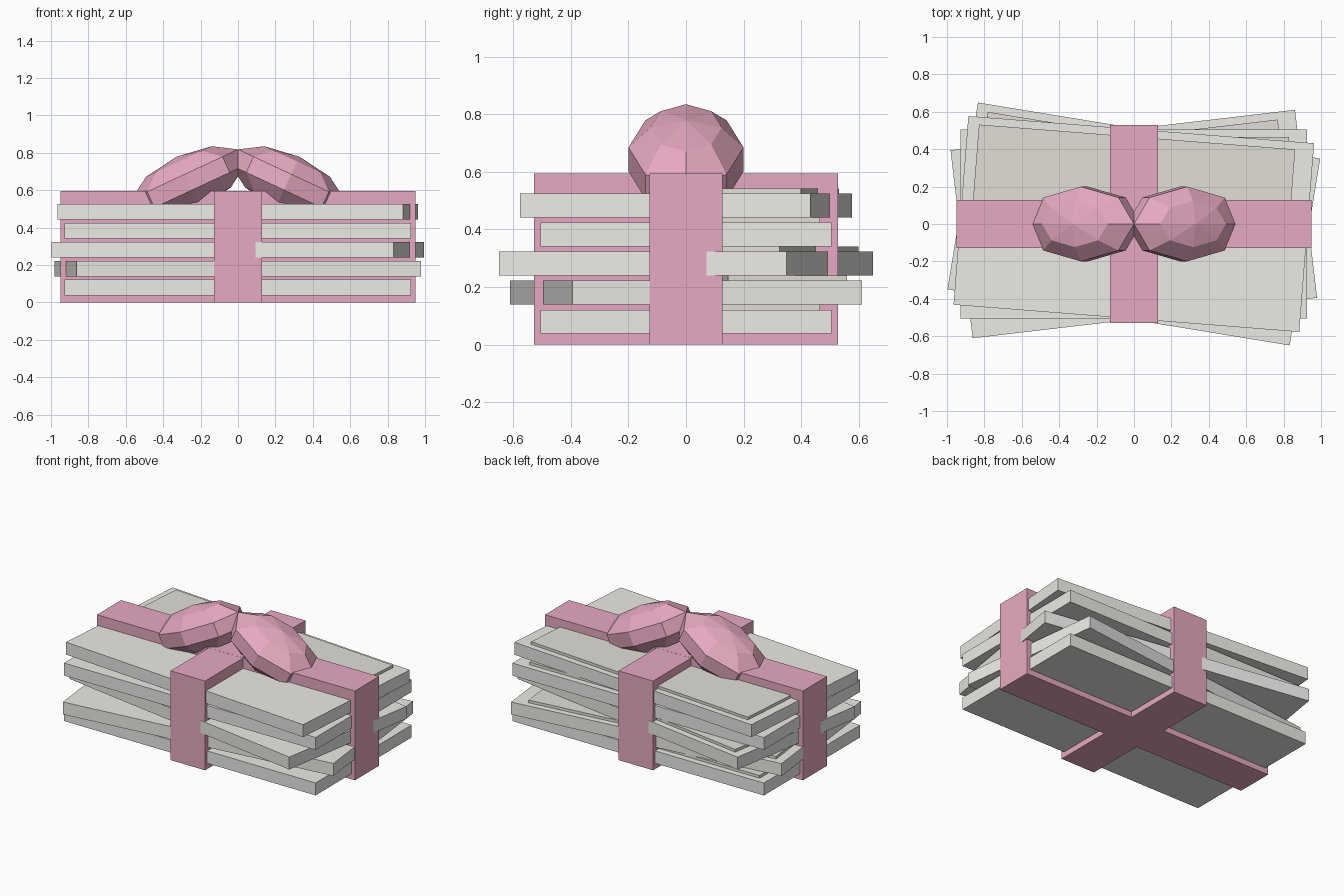
import bpy
from math import radians

if "Cube" in bpy.data.objects:
    bpy.data.objects.remove(bpy.data.objects["Cube"])


def material(name, rgb):
    m = bpy.data.materials.new(name)
    m.diffuse_color = (*rgb, 1)
    m.use_nodes = True
    m.node_tree.nodes["Principled BSDF"].inputs["Base Color"].default_value = m.diffuse_color
    return m


PINK = material("ribbon_pink", (0.80, 0.40, 0.54))
PAPER = material("paper", (0.84, 0.83, 0.80))
FLAP = material("flap_paper", (0.76, 0.74, 0.68))


def box(name, lo, hi, mat, turn=0):
    """Box between two corners, turned about the world z axis."""
    bpy.ops.mesh.primitive_cube_add(size=1)
    o = bpy.context.object
    o.name = name
    for v in o.data.vertices:
        v.co = [(a + b) / 2 + c * (b - a) for a, b, c in zip(lo, hi, v.co)]
    o.rotation_euler.z = radians(turn)
    o.data.materials.append(mat)
    return o


# Stack of five envelopes, each with a thin flap on the rear half
for i, turn in enumerate((0, 6.7, -9.3, 0, -4.5)):
    z = 0.038 + 0.101 * i
    box(f"envelope_{i + 1}", (-0.928, -0.506, z), (0.926, 0.506, z + 0.083), PAPER, turn)
    box(f"envelope_flap_{i + 1}", (-0.868, 0.05, z + 0.08), (0.828, 0.465, z + 0.101), FLAP, turn)

# Crossed ribbon bands
box("ribbon_long", (-0.95, -0.127, 0), (0.95, 0.127, 0.595), PINK)
box("ribbon_short", (-0.127, -0.528, 0), (0.127, 0.528, 0.5945), PINK)

# Bow: two faceted loops drooping outward
for side, label in ((-1, "left"), (1, "right")):
    bpy.ops.mesh.primitive_uv_sphere_add(segments=8, ring_count=5, radius=1,
                                         location=(0.265 * side, 0, 0.643),
                                         rotation=(0, radians(25) * side, 0))
    loop = bpy.context.object
    loop.name = f"bow_loop_{label}"
    loop.scale = (0.33, 0.21, 0.15)
    loop.data.materials.append(PINK)
